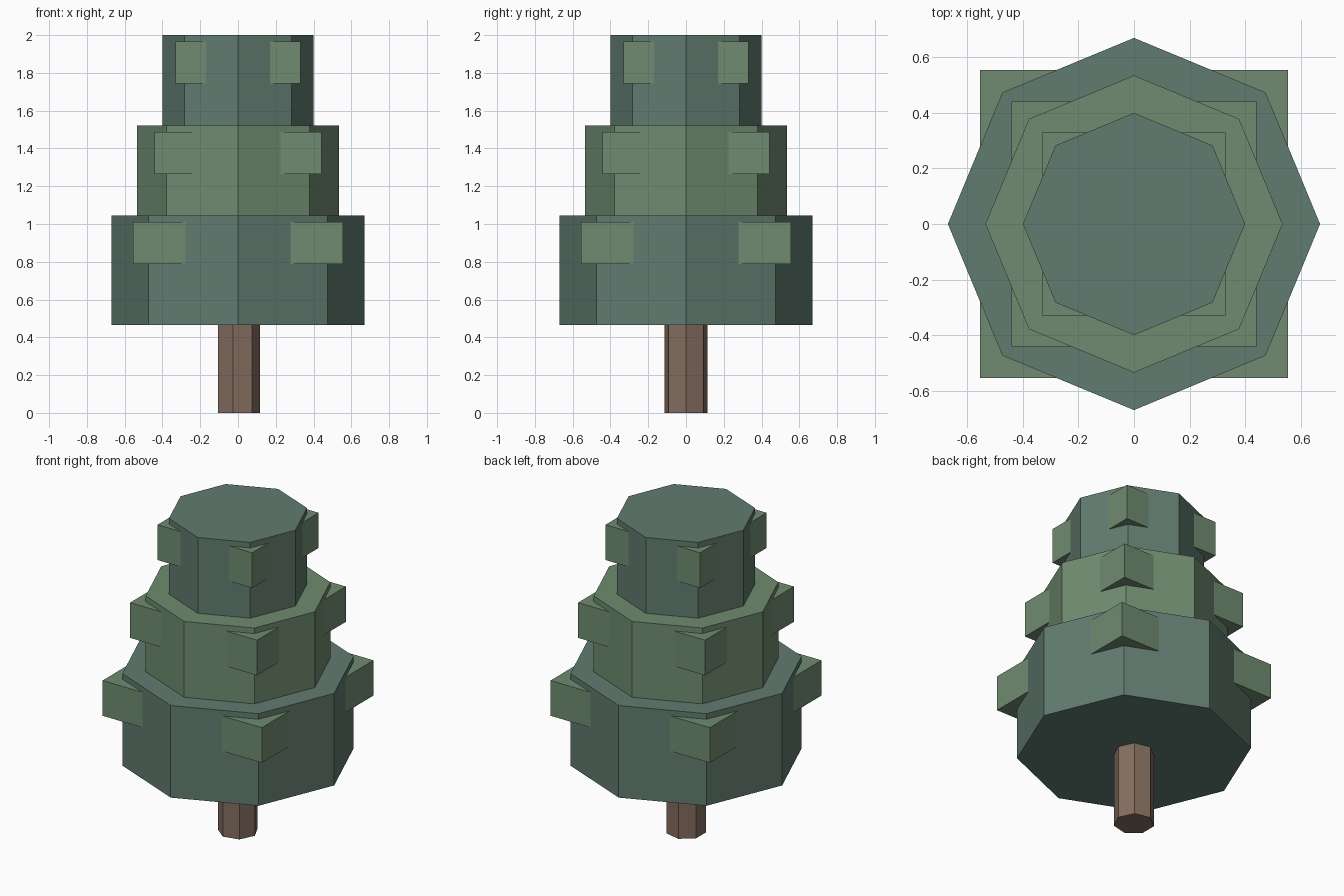
import bpy
from math import pi, sqrt

if "Cube" in bpy.data.objects:
    bpy.data.objects.remove(bpy.data.objects["Cube"])


def material(name, rgb):
    m = bpy.data.materials.new(name)
    m.diffuse_color = (*rgb, 1)
    m.use_nodes = True
    m.node_tree.nodes["Principled BSDF"].inputs["Base Color"].default_value = m.diffuse_color
    return m


def prism(name, sides, radius, z0, z1, mat, first_angle=0):
    """Upright prism with its first corner at first_angle from +x."""
    # Blender puts the first corner on +y, so turn it back to +x
    bpy.ops.mesh.primitive_cylinder_add(
        vertices=sides, radius=radius, depth=z1 - z0,
        location=(0, 0, (z0 + z1) / 2), rotation=(0, 0, first_angle - pi / 2))
    ob = bpy.context.object
    ob.name = name
    ob.data.materials.append(mat)
    return ob


bark = material("bark", (0.23, 0.155, 0.115))
dark_leaf = material("dark_leaf", (0.12, 0.20, 0.16))
light_leaf = material("light_leaf", (0.16, 0.26, 0.16))

# Seven-sided trunk
prism("trunk", 7, 0.117, 0, 0.56, bark)

# Three overlapping octagonal tiers, each with a square slab poking out at the corners
tiers = [("lower", 0.67, 0.555, dark_leaf),
         ("middle", 0.535, 0.442, light_leaf),
         ("upper", 0.40, 0.33, dark_leaf)]
for i, (label, radius, half, mat) in enumerate(tiers):
    top = 1.045 + i * 0.4775
    prism(label + "_foliage", 8, radius, top - 0.58, top, mat)
    prism(label + "_leaf_corners", 4, half * sqrt(2), top - 0.257, top - 0.035,
          light_leaf, pi / 4)
